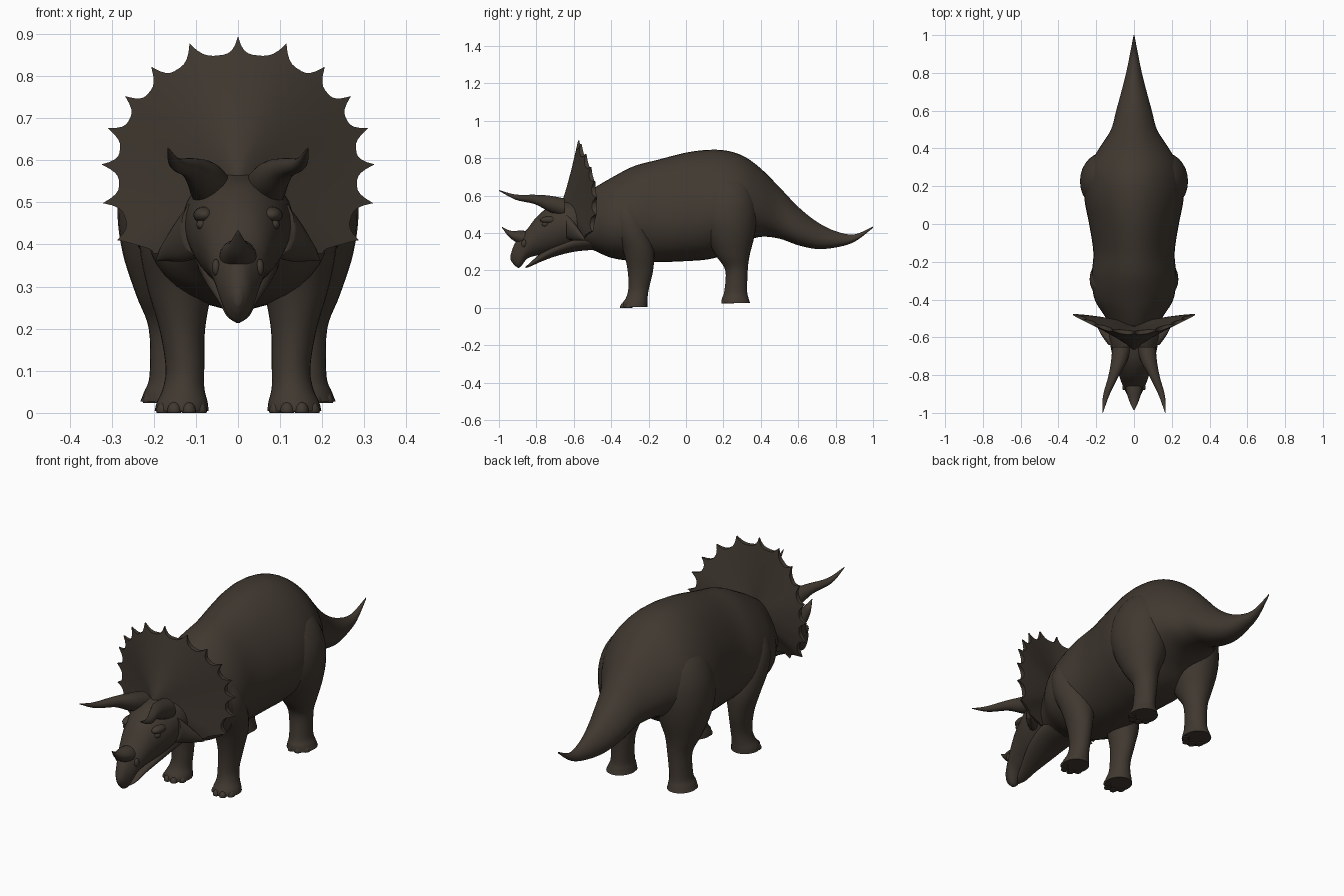
import bpy, bmesh, math
from mathutils import Vector

cube = bpy.data.objects.get("Cube")
if cube:
    bpy.data.objects.remove(cube)

HIDE = bpy.data.materials.new("dark_brown_hide")
HIDE.use_nodes = True
HIDE.diffuse_color = (0.052, 0.04, 0.03, 1)
HIDE.node_tree.nodes["Principled BSDF"].inputs["Base Color"].default_value = HIDE.diffuse_color


def finish(name, bm, angle=50):
    """Turn a bmesh into a smooth shaded object."""
    bmesh.ops.remove_doubles(bm, verts=bm.verts, dist=0.0004)
    bmesh.ops.recalc_face_normals(bm, faces=bm.faces)
    mesh = bpy.data.meshes.new(name)
    bm.to_mesh(mesh)
    bm.free()
    mesh.materials.append(HIDE)
    obj = bpy.data.objects.new(name, mesh)
    bpy.context.collection.objects.link(obj)
    bpy.ops.object.select_all(action='DESELECT')
    obj.select_set(True)
    bpy.context.view_layer.objects.active = obj
    bpy.ops.object.shade_smooth_by_angle(angle=math.radians(angle))
    return obj


def spline(rows, steps=5):
    """Catmull-Rom through rows of numbers."""
    out = []
    for i in range(len(rows) - 1):
        a, b = rows[max(i - 1, 0)], rows[i]
        c, d = rows[i + 1], rows[min(i + 2, len(rows) - 1)]
        for k in range(steps):
            t = k / steps
            out.append([0.5 * (2 * q + (r - p) * t + (2 * p - 5 * q + 4 * r - s) * t * t
                               + (3 * q - p - 3 * r + s) * t ** 3)
                        for p, q, r, s in zip(a, b, c, d)])
    return out + [list(rows[-1])]


def skin(bm, rings):
    """Bridge closed rings of points and cap both ends."""
    loops = [[bm.verts.new(p) for p in ring] for ring in rings]
    n = len(loops[0])
    for a, b in zip(loops, loops[1:]):
        for i in range(n):
            j = (i + 1) % n
            bm.faces.new((a[i], a[j], b[j], b[i]))
    bm.faces.new(loops[0])
    bm.faces.new(loops[-1])


def loft(name, rows, upright=False, egg=0.0, side=1, n=28):
    """Rows are centre x, y, z, half width, half depth; upright limbs use flat rings."""
    rings = []
    for x, y, z, w, h in spline(rows):
        ring = []
        for i in range(n):
            a = math.tau * i / n
            c, s = math.cos(a), math.sin(a)
            dx, dh = max(w, 0.001) * c * (1 - egg * s), max(h, 0.001) * s
            ring.append((side * (x + dx), y + (dh if upright else 0), z + (0 if upright else dh)))
        rings.append(ring)
    bm = bmesh.new()
    skin(bm, rings)
    return finish(name, bm)


def profile(rows):
    """y, top, bottom, half width -> loft rows."""
    return [(0, y, (t + b) / 2, w, (t - b) / 2) for y, t, b, w in rows]


def limb(rows):
    """z, inner, outer, front, back -> loft rows."""
    return [((a + b) / 2, (f + k) / 2, z, (b - a) / 2, (k - f) / 2) for z, a, b, f, k in rows]


def ball(name, centre, scale):
    bm = bmesh.new()
    bmesh.ops.create_uvsphere(bm, u_segments=16, v_segments=10, radius=1)
    for v in bm.verts:
        v.co = Vector(centre) + Vector(p * q for p, q in zip(v.co, scale))
    return finish(name, bm)


# Body and tail in one sweep
loft("body_and_tail", profile([
    (-0.6, 0.56, 0.34, 0.10), (-0.5, 0.635, 0.31, 0.145), (-0.4, 0.695, 0.268, 0.205),
    (-0.28, 0.757, 0.25, 0.22), (-0.15, 0.792, 0.245, 0.212), (0, 0.83, 0.25, 0.234),
    (0.12, 0.845, 0.26, 0.257), (0.22, 0.84, 0.29, 0.258), (0.31, 0.81, 0.35, 0.233),
    (0.4, 0.745, 0.38, 0.182), (0.5, 0.645, 0.37, 0.12), (0.6, 0.54, 0.335, 0.093),
    (0.7, 0.46, 0.315, 0.066), (0.8, 0.41, 0.323, 0.041), (0.9, 0.393, 0.353, 0.021),
    (1.0, 0.435, 0.428, 0.002)]), egg=0.18, n=40)

# Skull with hooked beak, and lower jaw
loft("skull", profile([
    (-0.937, 0.285, 0.255, 0.008), (-0.92, 0.335, 0.232, 0.026), (-0.89, 0.38, 0.215, 0.043),
    (-0.85, 0.42, 0.262, 0.062), (-0.8, 0.485, 0.28, 0.08), (-0.74, 0.535, 0.29, 0.10),
    (-0.68, 0.56, 0.30, 0.118), (-0.6, 0.575, 0.32, 0.13), (-0.53, 0.56, 0.33, 0.13)]), egg=-0.05)
loft("lower_jaw", profile([
    (-0.858, 0.22, 0.213, 0.006), (-0.83, 0.245, 0.222, 0.028), (-0.78, 0.29, 0.245, 0.046),
    (-0.7, 0.35, 0.275, 0.075), (-0.6, 0.4, 0.30, 0.095), (-0.5, 0.42, 0.31, 0.10)]))

# Horns
loft("nose_horn", [(0, -0.83, 0.36, 0.045, 0.05), (0, -0.88, 0.375, 0.042, 0.038),
                   (0, -0.94, 0.393, 0.024, 0.02), (0, -0.985, 0.432, 0.002, 0.002)], n=20)
for name, side in (("left", 1), ("right", -1)):
    loft(name + "_brow_horn", [
        (0.065, -0.65, 0.535, 0.05, 0.05), (0.08, -0.73, 0.557, 0.042, 0.043),
        (0.11, -0.81, 0.58, 0.027, 0.025), (0.148, -0.91, 0.592, 0.016, 0.014),
        (0.166, -1.0, 0.628, 0.002, 0.002)], side=side, n=20)
    ball(name + "_brow", (side * 0.08, -0.73, 0.47), (0.026, 0.05, 0.02))
    ball(name + "_eye", (side * 0.086, -0.752, 0.447), (0.013, 0.018, 0.013))
    ball(name + "_nostril", (side * 0.052, -0.866, 0.345), (0.01, 0.014, 0.02))

    # Cheek horn under the eye, pointing out and down
    loft(name + "_cheek", [
        (0.09, -0.64, 0.44, 0.045, 0.07), (0.125, -0.60, 0.41, 0.04, 0.05),
        (0.16, -0.565, 0.385, 0.025, 0.025), (0.19, -0.54, 0.365, 0.004, 0.004)], side=side, n=16)

# Frill: smooth dished plate, swept back at the sides, with a spiked rim
TIPS = [(0, 0.895), (0.115, 0.877), (0.206, 0.822), (0.268, 0.752), (0.309, 0.676),
        (0.324, 0.59), (0.321, 0.498), (0.287, 0.41), (0.2, 0.378), (0.11, 0.365), (0, 0.37)]
DIPS = [0.035, 0.036, 0.034, 0.032, 0.034, 0.037, 0.037, 0.008, 0, 0]
CORE = Vector((0, 0.55))
STEPS = 10
half = []
for i, point in enumerate(spline(TIPS, STEPS)):
    p = Vector(point)
    dip = DIPS[min(i // STEPS, len(DIPS) - 1)] + 0.006
    t = i % STEPS / STEPS
    depth = dip * (1 - abs(2 * t - 1) ** 3)
    half.append((p, p - (p - CORE).normalized() * depth))
rim = half + [(Vector((-p.x, p.y)), Vector((-q.x, q.y))) for p, q in half[-2:0:-1]]


def frill_ring(s, back):
    ring = []
    for smooth, spiky in rim:
        reach = smooth - CORE
        r = (spiky - CORE).length / reach.length if s == 1 else s
        p = CORE + reach * r
        edge = -0.577 + 0.9 * smooth.x ** 2
        y = -0.672 + (edge + 0.672) * r ** 0.8
        if back:
            y += 0.007 + 0.125 * (1 - r)
        ring.append((p.x, y, p.y))
    return ring


levels = [0.02, 0.15, 0.3, 0.45, 0.6, 0.72, 0.82, 1]
bm = bmesh.new()
skin(bm, [frill_ring(s, False) for s in levels] + [frill_ring(s, True) for s in reversed(levels)])
finish("frill", bm, 60)

# Legs and toes
FRONT = [(0.004, 0.07, 0.198, -0.345, -0.207), (0.025, 0.072, 0.193, -0.34, -0.207),
         (0.06, 0.08, 0.178, -0.318, -0.205), (0.11, 0.08, 0.172, -0.308, -0.197),
         (0.2, 0.078, 0.187, -0.312, -0.176), (0.3, 0.06, 0.216, -0.335, -0.17),
         (0.4, 0.04, 0.234, -0.38, -0.19), (0.5, 0.03, 0.226, -0.4, -0.22),
         (0.6, 0.03, 0.175, -0.385, -0.25), (0.66, 0.05, 0.12, -0.35, -0.29)]
REAR = [(0.027, 0.1, 0.232, 0.19, 0.342), (0.05, 0.105, 0.223, 0.192, 0.335),
        (0.09, 0.11, 0.21, 0.205, 0.327), (0.2, 0.1, 0.212, 0.21, 0.33),
        (0.28, 0.08, 0.242, 0.16, 0.34), (0.38, 0.04, 0.274, 0.105, 0.365),
        (0.48, 0.03, 0.286, 0.075, 0.378), (0.58, 0.03, 0.272, 0.085, 0.37),
        (0.67, 0.03, 0.222, 0.12, 0.34), (0.73, 0.05, 0.13, 0.18, 0.29)]
for kind, rows in (("front", FRONT), ("rear", REAR)):
    z, inner, outer, front, back = rows[0]
    cx, cy = (inner + outer) / 2, (front + back) / 2
    for name, side in (("left", 1), ("right", -1)):
        loft(f"{name}_{kind}_leg", limb(rows), upright=True, side=side)
        for i in range(4):
            a = math.radians(-150 + 40 * i)
            toe = ball(f"{name}_{kind}_toe_{i + 1}",
                       (side * (cx + 0.05 * math.cos(a)), cy + 0.06 * math.sin(a), z),
                       (0.017, 0.02, 0.022))
            for v in toe.data.vertices:
                v.co.z = max(v.co.z, z - 0.004)
